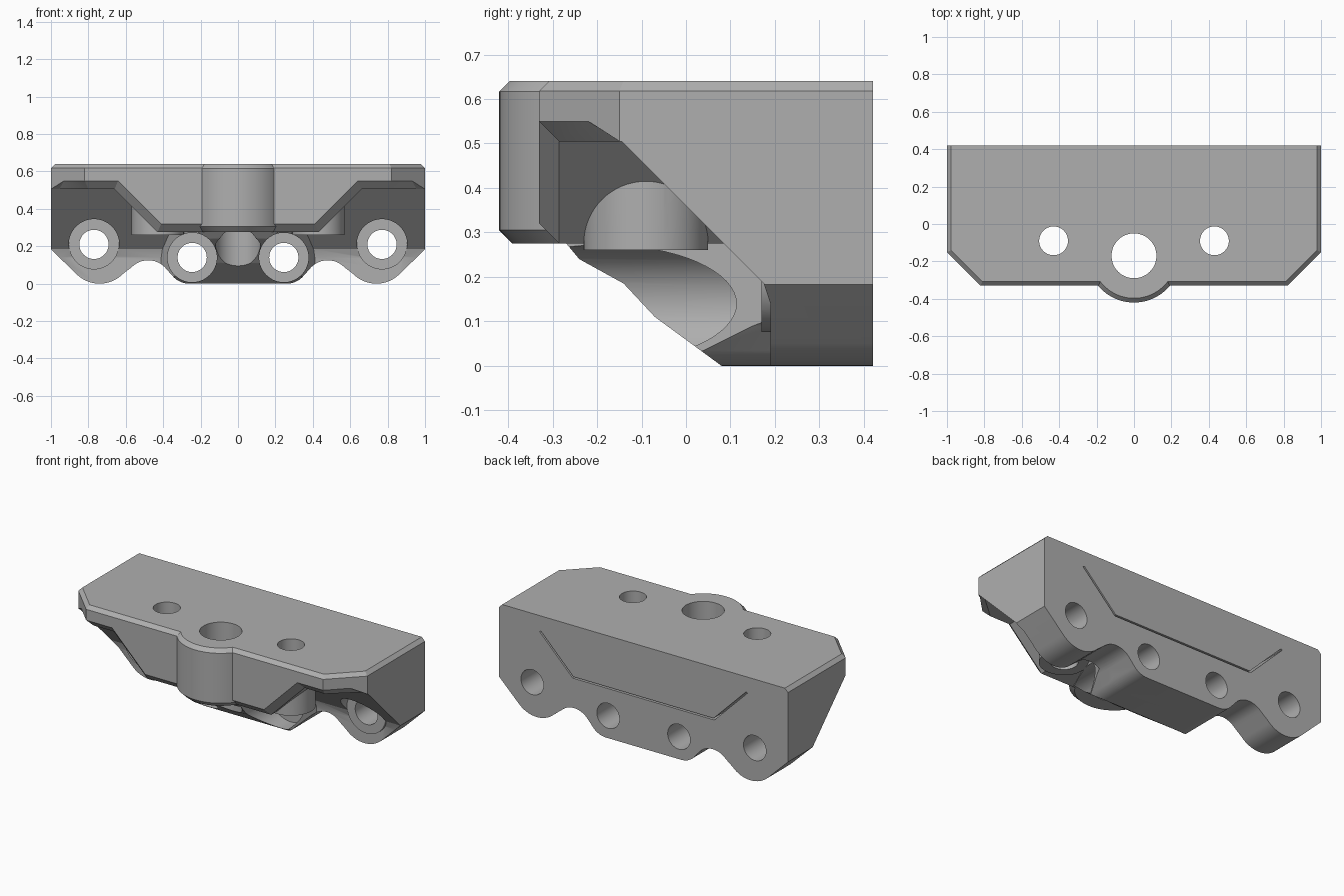
import bpy, bmesh, math
from mathutils import Vector

if "Cube" in bpy.data.objects:
    bpy.data.objects.remove(bpy.data.objects["Cube"])

grey = bpy.data.materials.new("grey plastic")
grey.use_nodes = True
COLOUR = (0.43, 0.43, 0.43, 1)
grey.diffuse_color = COLOUR
grey.node_tree.nodes["Principled BSDF"].inputs["Base Color"].default_value = COLOUR


def finish(bm, name):
    bmesh.ops.recalc_face_normals(bm, faces=bm.faces)
    mesh = bpy.data.meshes.new(name)
    bm.to_mesh(mesh)
    bm.free()
    mesh.materials.append(grey)
    ob = bpy.data.objects.new(name, mesh)
    bpy.context.collection.objects.link(ob)
    return ob


def loft(name, rings):
    """Closed solid through matching rings of 3D points."""
    bm = bmesh.new()
    rows = [[bm.verts.new(p) for p in ring] for ring in rings]
    n = len(rows[0])
    for a, b in zip(rows, rows[1:]):
        for i in range(n):
            j = (i + 1) % n
            bm.faces.new((a[i], a[j], b[j], b[i]))
    bm.faces.new(rows[0])
    bm.faces.new(rows[-1])
    return finish(bm, name)


def prism(name, pts, axis, lo, hi):
    place = {"x": lambda p, d: (d, p[0], p[1]),
             "y": lambda p, d: (p[0], d, p[1]),
             "z": lambda p, d: (p[0], p[1], d)}[axis]
    return loft(name, [[place(p, d) for p in pts] for d in (lo, hi)])


def arc(cx, cy, r, a0, a1, n):
    angles = [math.radians(a0 + (a1 - a0) * i / n) for i in range(n + 1)]
    return [(cx + r * math.cos(a), cy + r * math.sin(a)) for a in angles]


def mirrored(half):
    return half + [(-x, z) for x, z in reversed(half)]


def rod(name, cx, cy, r, axis, lo, hi):
    return prism(name, arc(cx, cy, r, 0, 360, 64)[:-1], axis, lo, hi)


def combine(target, other, operation):
    mod = target.modifiers.new("combine", "BOOLEAN")
    mod.operation, mod.solver, mod.object = operation, "EXACT", other
    bpy.context.view_layer.objects.active = target
    bpy.ops.object.modifier_apply(modifier=mod.name)
    bpy.data.objects.remove(other)


# Scalloped underside outline shared by the body and the centre block
def underside():
    half = [(1.12, 0.8), (1.12, 0.30)]
    half += arc(0.74, 0.175, 0.175, -45, -135, 16)
    half += arc(0.48, 0, 0.125, 45, 135, 12)
    half += arc(0.26, 0.12, 0.12, -45, -90, 8)
    return prism("underside", mirrored(half), "y", -0.7, 0.7)


# Main body with chamfered top rim, open at the back
body = prism("clamp_body", mirrored([(1, 0.42), (1, -0.15), (0.82, -0.33)]),
             "z", -0.05, 0.64)
bm = bmesh.new()
bm.from_mesh(body.data)
rim = [e for e in bm.edges if all(v.co.z > 0.6 for v in e.verts)
       and not all(v.co.y > 0.4 for v in e.verts)]
bmesh.ops.bevel(bm, geom=rim, offset=0.022, segments=1, affect="EDGES")
bm.to_mesh(body.data)
bm.free()
combine(body, underside(), "INTERSECT")


# Sloping undercut below the front wall, with a chamfered lip
def lip(y, d):
    half = [(1.2, -0.2), (1.2, 0.505 + d), (0.66 - 0.414 * d, 0.505 + d),
            (0.43 - 0.414 * d, 0.275 + d)]
    return [(x, y, z) for x, z in mirrored(half)]


undercut = loft("undercut", [lip(-0.345, 0.06), lip(-0.285, 0), lip(0.3, 0)])
wedge = prism("wedge", [(-0.6, -0.3), (0.19, -0.3), (0.19, 0.14), (0.175, 0.185),
                        (-0.6, 0.96)], "x", -1.3, 1.3)
combine(undercut, wedge, "INTERSECT")
combine(body, undercut, "DIFFERENCE")

# Chamfer of the lip around both front corners
for s in (1, -1):
    edge = [Vector(p) for p in ((0.82, -0.33, 0.55), (0.93, -0.22, 0.55), (1, -0.15, 0.505))]
    inner = [Vector(p) for p in ((0.80, -0.285, 0.505), (0.955, -0.15, 0.505))]
    out = [p + Vector((0.03, -0.03, 0.02)) for p in edge]
    drop = [p - Vector((0, 0, 0.05)) for p in inner + out]
    bm = bmesh.new()
    for p in edge + inner + out + drop:
        bm.verts.new((p.x * s, p.y, p.z))
    hull = bmesh.ops.convex_hull(bm, input=bm.verts)
    loose = [v for v in hull["geom_interior"] if isinstance(v, bmesh.types.BMVert)]
    bmesh.ops.delete(bm, geom=loose, context="VERTS")
    combine(body, finish(bm, "corner_cut"), "DIFFERENCE")

# Tapered centre block under the wall
block = prism("centre_block", [(-0.29, 0.3), (-0.24, 0.24), (-0.14, 0.185), (-0.07, 0.11),
                               (0.08, 0), (0.08, -0.1), (0.25, -0.1), (0.25, 0.3)],
              "x", -0.6, 0.6)
combine(block, prism("taper", mirrored([(0.437, 0.25), (0.2, -0.29)]), "z", -0.2, 0.5),
        "INTERSECT")
combine(block, underside(), "INTERSECT")
combine(body, block, "UNION")

# Round front bulge around the centre bore
profile = [(0.22, 0.275), (0.25, 0.305), (0.25, 0.617), (0.227, 0.64)]
bulge = loft("front_bulge", [[(x, y, z) for x, y in arc(0, -0.17, r, 0, 360, 96)[:-1]]
                             for r, z in profile])
combine(body, bulge, "UNION")

# Screw bosses, washers, counterbores and through holes on both sides
for s in (1, -1):
    combine(body, rod("screw_boss", s * 0.43, -0.09, 0.14, "z", 0.26, 0.52), "UNION")
    combine(body, rod("washer", s * 0.77, 0.21, 0.134, "y", 0.17, 0.3), "UNION")
    combine(body, rod("outer_counterbore", s * 0.77, 0.21, 0.135, "y", -0.6, 0.17), "DIFFERENCE")
    combine(body, rod("inner_counterbore", s * 0.245, 0.14, 0.132, "y", -0.6, 0.17), "DIFFERENCE")
    combine(body, rod("outer_hole", s * 0.77, 0.21, 0.078, "y", -0.7, 0.7), "DIFFERENCE")
    combine(body, rod("inner_hole", s * 0.245, 0.14, 0.078, "y", -0.7, 0.7), "DIFFERENCE")
    combine(body, rod("top_hole", s * 0.43, -0.09, 0.077, "z", -0.3, 0.9), "DIFFERENCE")
combine(body, rod("centre_bore", 0, -0.17, 0.12, "z", -0.3, 0.9), "DIFFERENCE")

# Thin slit in the back
lower = mirrored([(0.72, 0.54), (0.49, 0.31)])
upper = mirrored([(0.71, 0.545), (0.485, 0.32)])
combine(body, prism("slit", lower + upper[::-1], "y", 0.25, 0.5), "DIFFERENCE")

bpy.ops.object.select_all(action="DESELECT")
body.select_set(True)
bpy.context.view_layer.objects.active = body
bpy.ops.object.shade_smooth_by_angle(angle=math.radians(25))
